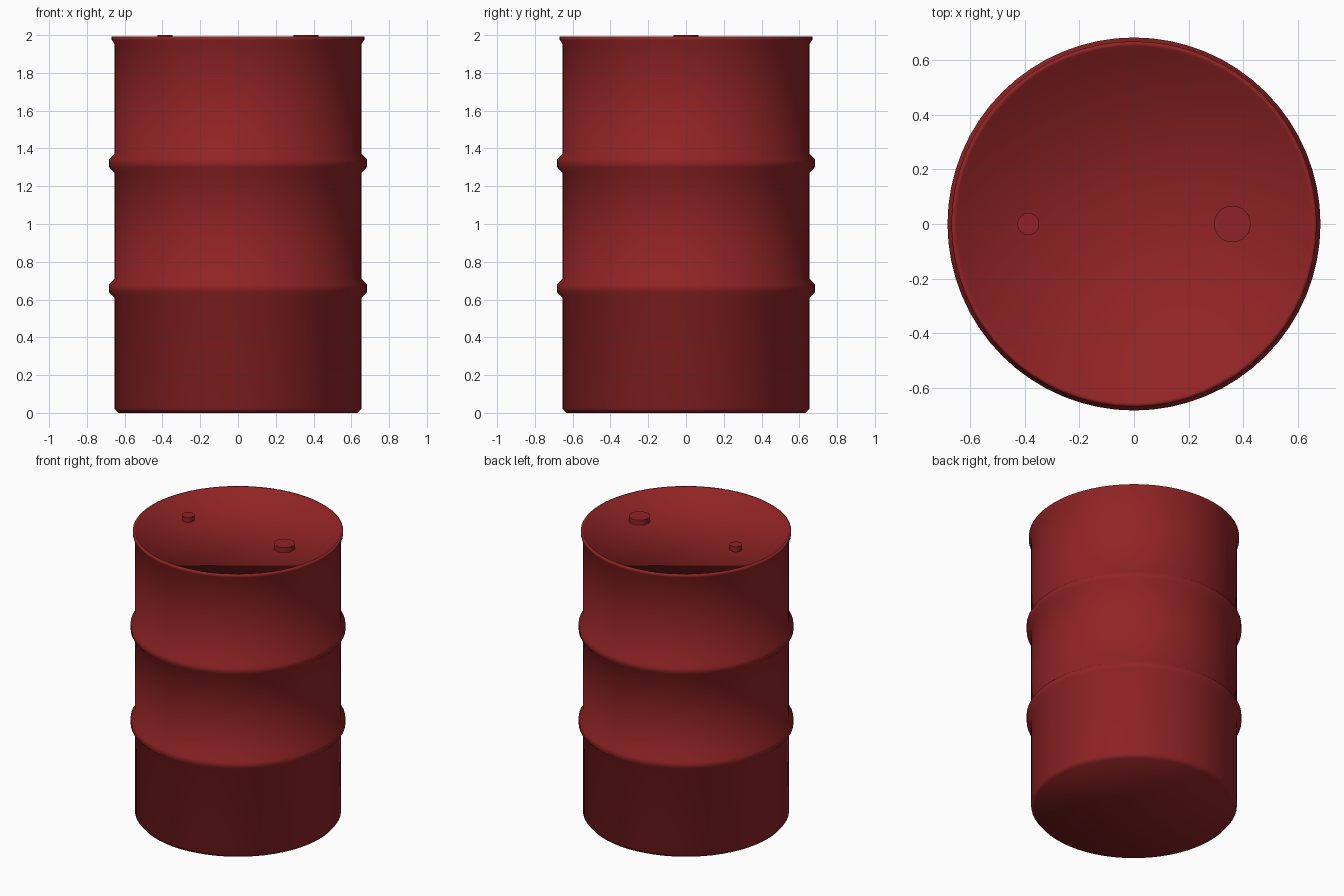
import bpy
import bmesh
from math import cos, sin, tau

cube = bpy.data.objects.get("Cube")
if cube:
    bpy.data.objects.remove(cube, do_unlink=True)

# Painted steel
red = bpy.data.materials.new("red_paint")
red.use_nodes = True
colour = (0.28, 0.017, 0.018, 1.0)
red.diffuse_color = colour
red.node_tree.nodes["Principled BSDF"].inputs["Base Color"].default_value = colour

BODY = 0.655


def lathe(name, profile, segments, x=0.0):
    """Revolve (radius, height) points about z and close both ends."""
    bm = bmesh.new()
    rings = [[bm.verts.new((r * cos(tau * i / segments), r * sin(tau * i / segments), z))
              for i in range(segments)] for r, z in profile]
    for low, high in zip(rings, rings[1:]):
        for i in range(segments):
            j = (i + 1) % segments
            bm.faces.new((low[i], low[j], high[j], high[i]))
    bm.faces.new(rings[0][::-1])
    bm.faces.new(rings[-1])
    mesh = bpy.data.meshes.new(name)
    bm.to_mesh(mesh)
    bm.free()
    mesh.materials.append(red)
    mesh.shade_smooth()
    obj = bpy.data.objects.new(name, mesh)
    obj.location.x = x
    bpy.context.collection.objects.link(obj)
    return obj


def hoop(z):
    """Raised rolling hoop centred on height z."""
    return [(BODY, z - 0.05), (0.683, z - 0.02), (0.683, z + 0.02), (BODY, z + 0.05)]


# Barrel: chamfered foot, two hoops, rolled rim and sunken lid
foot = [(0.635, 0.0), (BODY, 0.025)]
rim = [(BODY, 1.955), (0.669, 1.975), (0.669, 1.993), (0.652, 1.993), (0.638, 1.965)]
lathe("barrel", foot + hoop(0.66) + hoop(1.322) + rim, 64)

# Bung caps on the lid
for name, x, radius in (("large_bung", 0.36, 0.067), ("small_bung", -0.387, 0.04)):
    cap = lathe(name, [(radius, 1.96), (radius, 2.0)], 32, x)
    bpy.ops.object.select_all(action="DESELECT")
    cap.select_set(True)
    bpy.context.view_layer.objects.active = cap
    bpy.ops.object.shade_smooth_by_angle()
